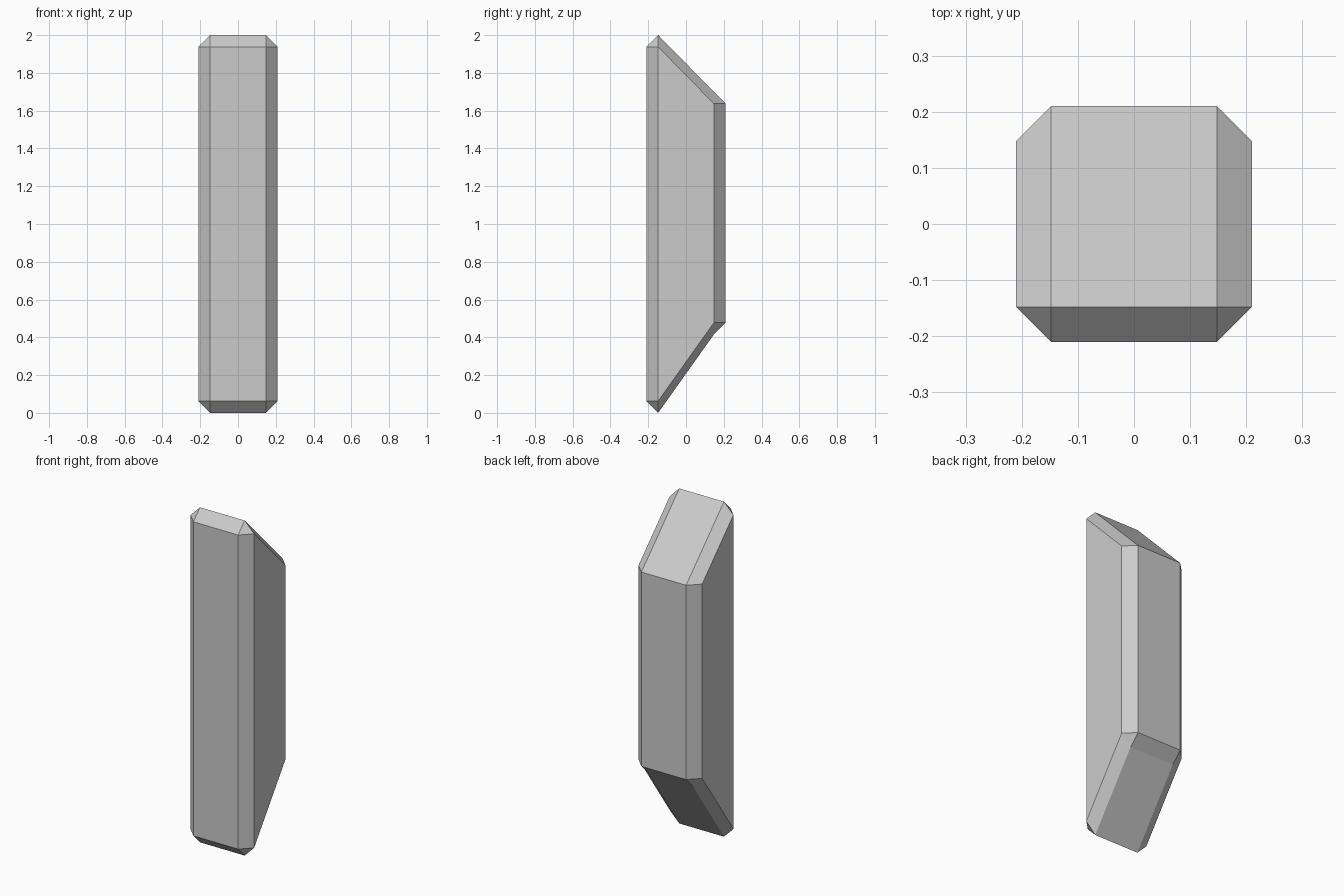
import bpy, bmesh
from mathutils import Vector

if "Cube" in bpy.data.objects:
    bpy.data.objects.remove(bpy.data.objects["Cube"])

WIDTH, HEIGHT, CHAMFER = 0.42, 2.0, 0.0625
TOP_DROP, BOTTOM_RISE = 0.30, 0.415

bm = bmesh.new()
bmesh.ops.create_cube(bm, size=1)
bmesh.ops.scale(bm, vec=Vector((WIDTH, WIDTH, HEIGHT)), verts=bm.verts)
bmesh.ops.translate(bm, vec=Vector((0, 0, HEIGHT / 2)), verts=bm.verts)

# chamfer every edge of the post
bmesh.ops.bevel(bm, geom=bm.edges[:], offset=CHAMFER, offset_type='OFFSET',
                segments=1, profile=0.5, affect='EDGES')

# slide the back ends inward so both ends slope
for v in bm.verts:
    if v.co.y > 0:
        v.co.z += -TOP_DROP if v.co.z > HEIGHT / 2 else BOTTOM_RISE

bmesh.ops.recalc_face_normals(bm, faces=bm.faces)
mesh = bpy.data.meshes.new("slanted_post")
bm.to_mesh(mesh)
bm.free()
post = bpy.data.objects.new("slanted_post", mesh)
bpy.context.collection.objects.link(post)
